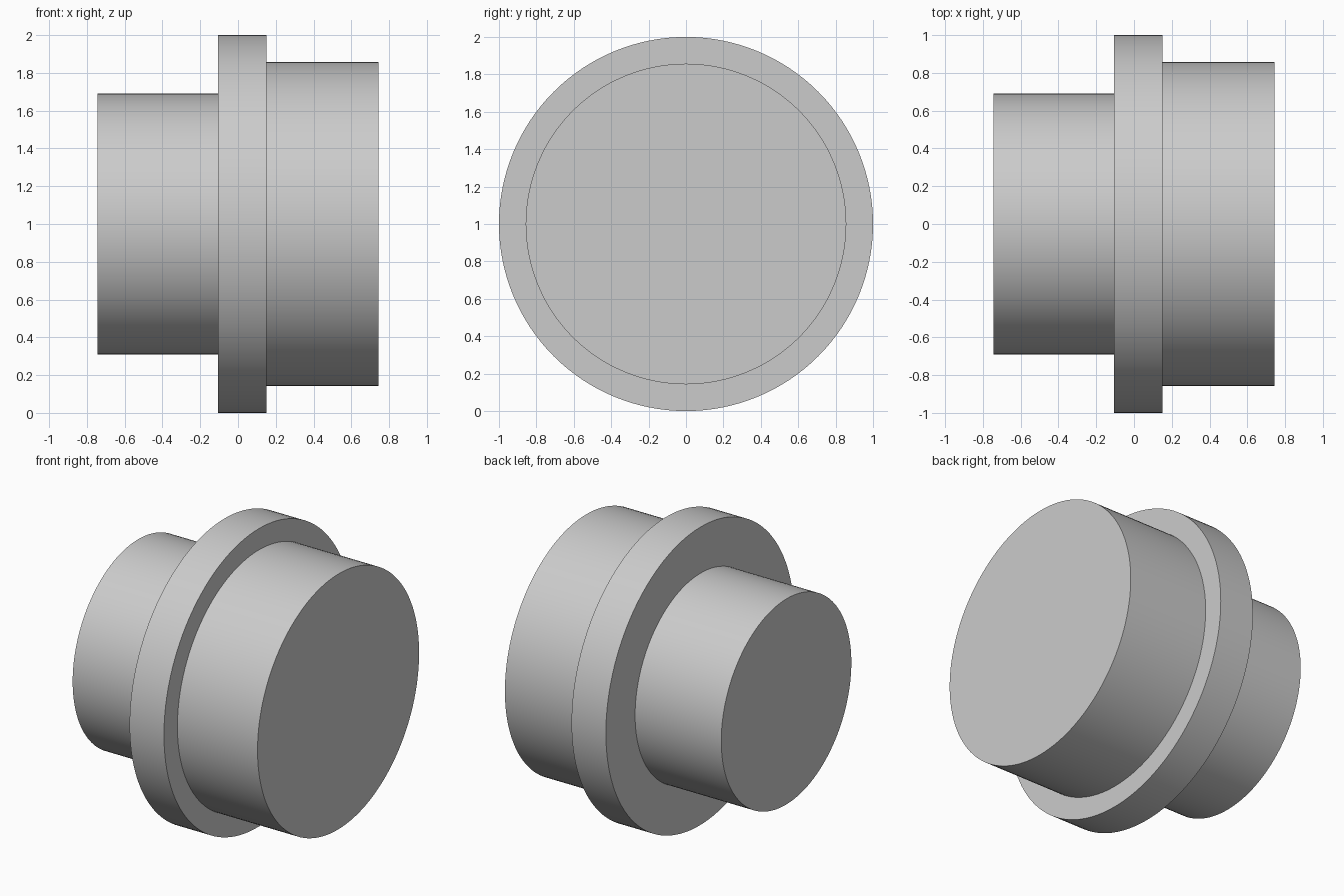
import bpy
import bmesh
import math
from mathutils import Matrix, Vector

SEGMENTS = 128
AXIS_HEIGHT = 1.0

# Remove the default object
default = bpy.data.objects.get("Cube")
if default:
    bpy.data.objects.remove(default, do_unlink=True)

# Plain grey material
grey = bpy.data.materials.new("light_grey")
grey.use_nodes = True
colour = (0.6, 0.6, 0.6, 1.0)
grey.diffuse_color = colour
grey.node_tree.nodes["Principled BSDF"].inputs["Base Color"].default_value = colour


def lathe_x(name, profile, material):
    """Revolve (x, radius) points around the x axis into a closed solid."""
    bm = bmesh.new()
    verts = [bm.verts.new((x, 0, r)) for x, r in profile]
    edges = [bm.edges.new(pair) for pair in zip(verts, verts[1:])]
    bmesh.ops.spin(bm, geom=verts + edges, cent=Vector(), axis=(1, 0, 0),
                   angle=math.tau, steps=SEGMENTS, use_merge=True)
    bmesh.ops.remove_doubles(bm, verts=bm.verts, dist=0.0001)
    # Close both ends with flat discs
    rims = [e for e in bm.edges if e.is_boundary]
    bmesh.ops.holes_fill(bm, edges=rims, sides=0)
    bmesh.ops.recalc_face_normals(bm, faces=bm.faces)
    bmesh.ops.transform(bm, matrix=Matrix.Translation((0, 0, AXIS_HEIGHT)),
                        verts=bm.verts)
    mesh = bpy.data.meshes.new(name)
    bm.to_mesh(mesh)
    bm.free()
    mesh.materials.append(material)
    obj = bpy.data.objects.new(name, mesh)
    bpy.context.collection.objects.link(obj)
    return obj


# Narrow spigot, wide flange and broad boss turned as one solid
profile = [(-0.745, 0.69), (-0.105, 0.69),
           (-0.105, 1.0), (0.15, 1.0),
           (0.15, 0.857), (0.745, 0.857)]
body = lathe_x("flanged_body", profile, grey)

# Smooth round walls, sharp rims
bpy.ops.object.select_all(action="DESELECT")
body.select_set(True)
bpy.context.view_layer.objects.active = body
bpy.ops.object.shade_smooth_by_angle(angle=math.radians(30))
